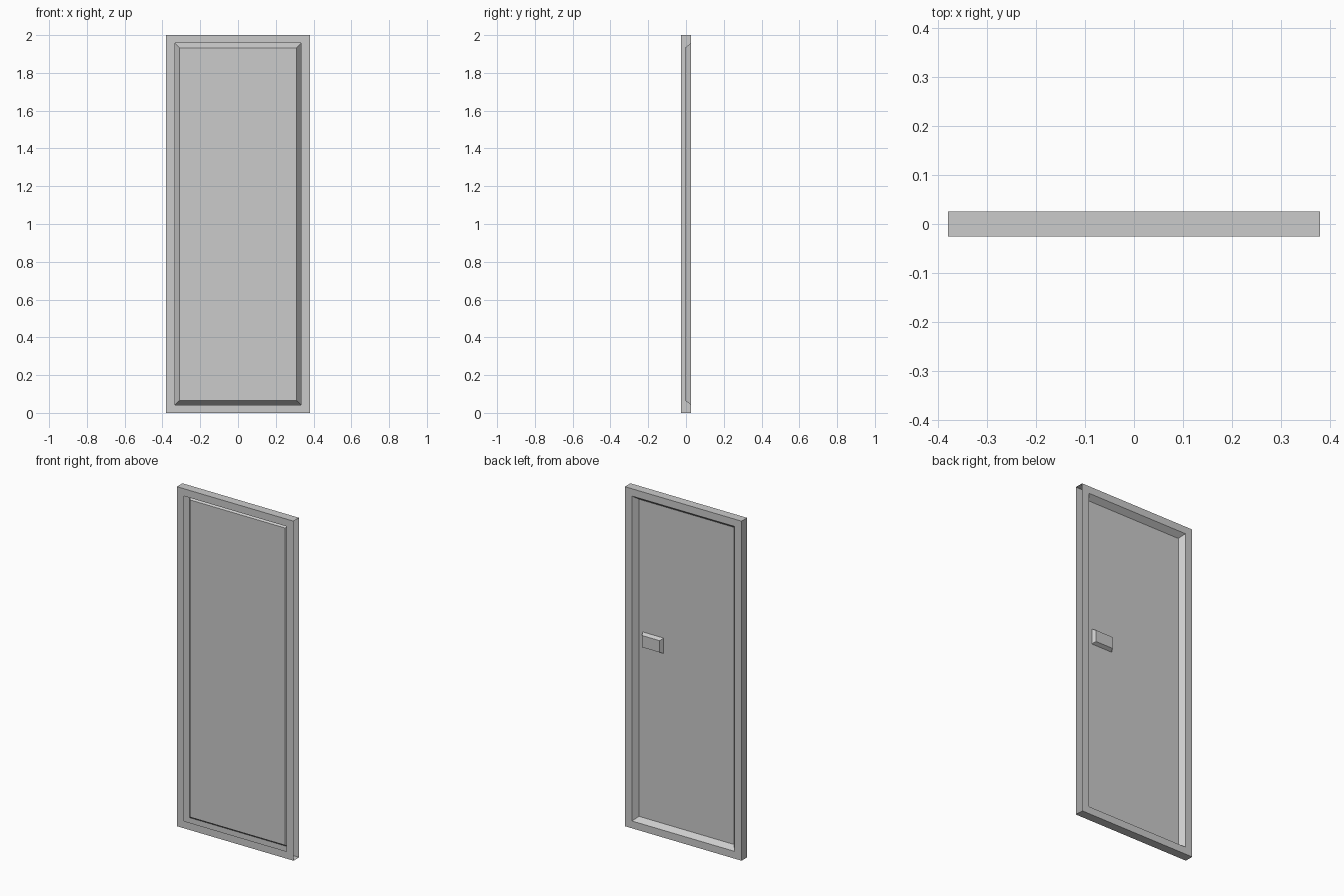
import bpy, bmesh

if "Cube" in bpy.data.objects:
    bpy.data.objects.remove(bpy.data.objects["Cube"])


def make_object(name, bm):
    bmesh.ops.remove_doubles(bm, verts=bm.verts[:], dist=1e-5)
    mesh = bpy.data.meshes.new(name)
    bm.to_mesh(mesh)
    bm.free()
    obj = bpy.data.objects.new(name, mesh)
    bpy.context.collection.objects.link(obj)
    return obj


def ring(bm, x0, x1, z0, z1, y):
    """Rectangle of vertices in an xz plane, anticlockwise seen from the front."""
    return [bm.verts.new((x, y, z)) for x, z in ((x0, z0), (x1, z0), (x1, z1), (x0, z1))]


def bridge(bm, a, b, skip=()):
    """Join two rectangles; sides are 0 bottom, 1 right, 2 top, 3 left."""
    for i in range(4):
        if i not in skip:
            j = (i + 1) % 4
            bm.faces.new((a[i], a[j], b[j], b[i]))


FRONT, BACK, PANEL = -0.026, 0.026, -0.005

# Door shell: open front frame, outer edges (right edge open), back frame and recessed panel
bm = bmesh.new()
front_hole = ring(bm, -0.334, 0.334, 0.043, 1.957, FRONT)
front_outer = ring(bm, -0.38, 0.38, 0, 2, FRONT)
back_outer = ring(bm, -0.38, 0.38, 0, 2, BACK)
back_hole = ring(bm, -0.334, 0.334, 0.043, 1.957, BACK)
panel = ring(bm, -0.31, 0.31, 0.065, 1.933, PANEL)
bridge(bm, front_outer, front_hole)
bridge(bm, back_outer, front_outer, skip=(1,))
bridge(bm, back_hole, back_outer)
bridge(bm, panel, back_hole)
bm.faces.new(panel[::-1])
make_object("door_panel", bm)

# Handle: small tapered block on the back of the panel
bm = bmesh.new()
base = ring(bm, 0.15, 0.287, 1.067, 1.158, PANEL)
face = ring(bm, 0.161, 0.276, 1.078, 1.147, PANEL + 0.02)
bridge(bm, face, base)
bm.faces.new(face[::-1])
make_object("door_handle", bm)
